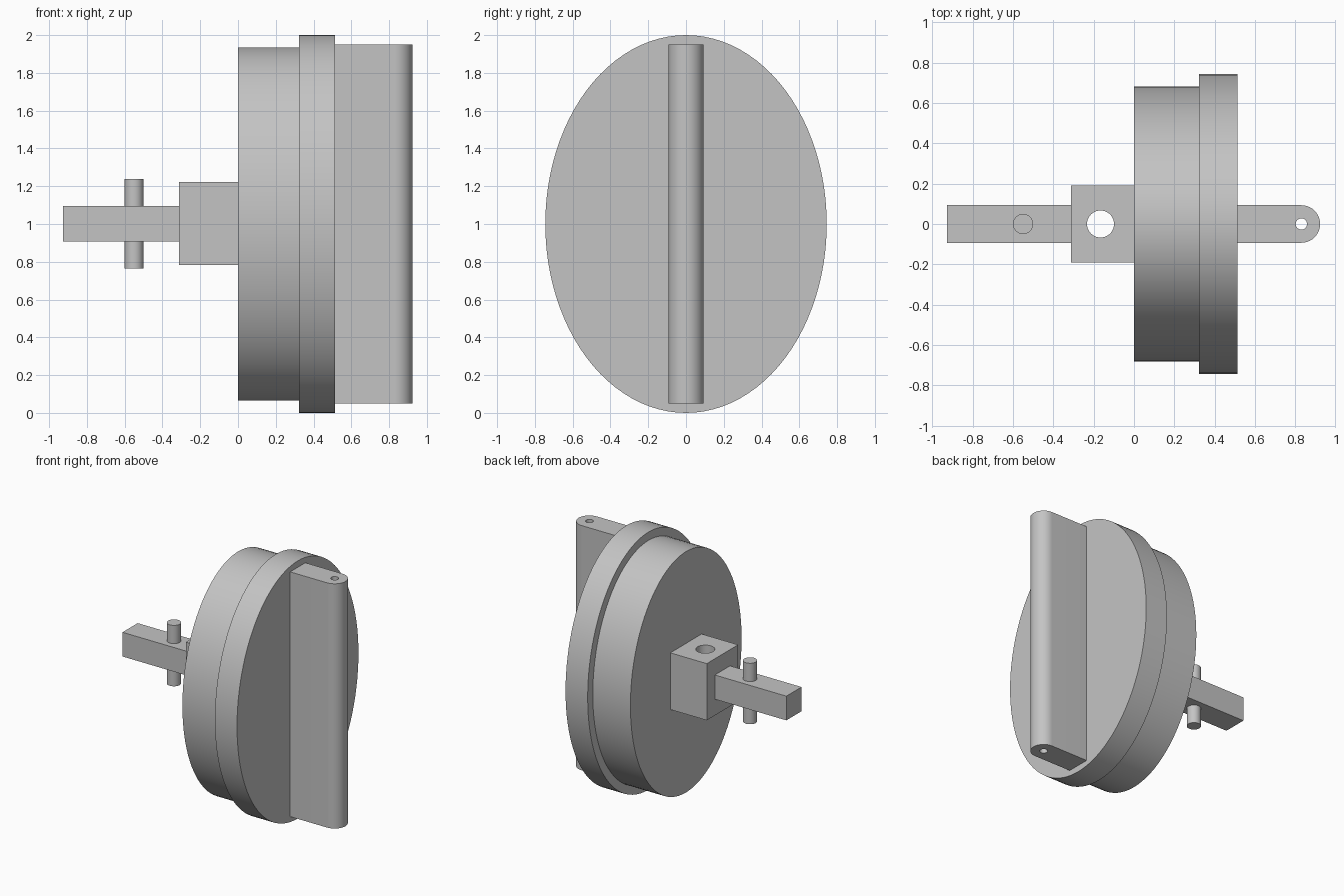
import bpy
import bmesh
import math
from mathutils import Matrix

if "Cube" in bpy.data.objects:
    bpy.data.objects.remove(bpy.data.objects["Cube"], do_unlink=True)

grey = bpy.data.materials.new("plain_grey")
grey.use_nodes = True
colour = (0.55, 0.55, 0.55, 1)
grey.diffuse_color = colour
grey.node_tree.nodes["Principled BSDF"].inputs["Base Color"].default_value = colour

MID = 1.0  # height of the shared axis


def prism(name, outline, low, high, axis="Z"):
    """Extrude a closed outline; axis X reads it as (y, z), axis Z as (x, y)."""
    bm = bmesh.new()
    place = (lambda a, b: (low, a, b)) if axis == "X" else (lambda a, b: (a, b, low))
    face = bm.faces.new([bm.verts.new(place(a, b)) for a, b in outline])
    top = bmesh.ops.extrude_face_region(bm, geom=[face])["geom"]
    shift = (high - low, 0, 0) if axis == "X" else (0, 0, high - low)
    bmesh.ops.translate(bm, vec=shift, verts=[v for v in top if isinstance(v, bmesh.types.BMVert)])
    bmesh.ops.recalc_face_normals(bm, faces=bm.faces)
    mesh = bpy.data.meshes.new(name)
    bm.to_mesh(mesh)
    bm.free()
    mesh.materials.append(grey)
    obj = bpy.data.objects.new(name, mesh)
    bpy.context.collection.objects.link(obj)
    return obj


def arc(cx, cy, rx, ry, start=0, sweep=360, steps=96):
    count = steps if sweep == 360 else steps + 1
    angles = [math.radians(start + sweep * i / steps) for i in range(count)]
    return [(cx + rx * math.cos(t), cy + ry * math.sin(t)) for t in angles]


def box(x0, x1, half):
    return [(x0, -half), (x1, -half), (x1, half), (x0, half)]


def drill(obj, x, radius):
    """Cut a vertical hole right through a part."""
    cutter = prism(obj.name + "_cutter", arc(x, 0, radius, radius, steps=48), -0.2, 2.2)
    cutter.hide_render = True
    mod = obj.modifiers.new("hole", "BOOLEAN")
    mod.operation = "DIFFERENCE"
    mod.solver = "EXACT"
    mod.object = cutter
    bpy.context.view_layer.objects.active = obj
    bpy.ops.object.modifier_apply(modifier=mod.name)
    bpy.data.objects.remove(cutter, do_unlink=True)


# Oval body and its wider rim
body = prism("oval_body", arc(0, MID, 0.682, 0.935), 0, 0.323, "X")
rim = prism("oval_rim", arc(0, MID, 0.745, 1.0), 0.323, 0.513, "X")

# Upright fin with a rounded outer edge and a long fine bore
fin_outline = [(0.513, -0.093)] + arc(0.83, 0, 0.093, 0.093, -90, 180, 32) + [(0.513, 0.093)]
fin = prism("upright_fin", fin_outline, 0.05, 1.95)
drill(fin, 0.83, 0.028)

# Drilled block, square bar and cross pin
block = prism("drilled_block", box(-0.313, 0, 0.192), 0.782, 1.222)
drill(block, -0.166, 0.067)
bar = prism("square_bar", box(-0.927, -0.313, 0.093), 0.908, 1.096)
pin = prism("cross_pin", arc(-0.55, 0, 0.05, 0.05, steps=48), 0.765, 1.238)

# Smooth curved walls, keep the edges crisp
bpy.ops.object.select_all(action="DESELECT")
for part in (body, rim, fin, block, bar, pin):
    part.select_set(True)
bpy.context.view_layer.objects.active = body
bpy.ops.object.shade_smooth_by_angle(angle=math.radians(30))
